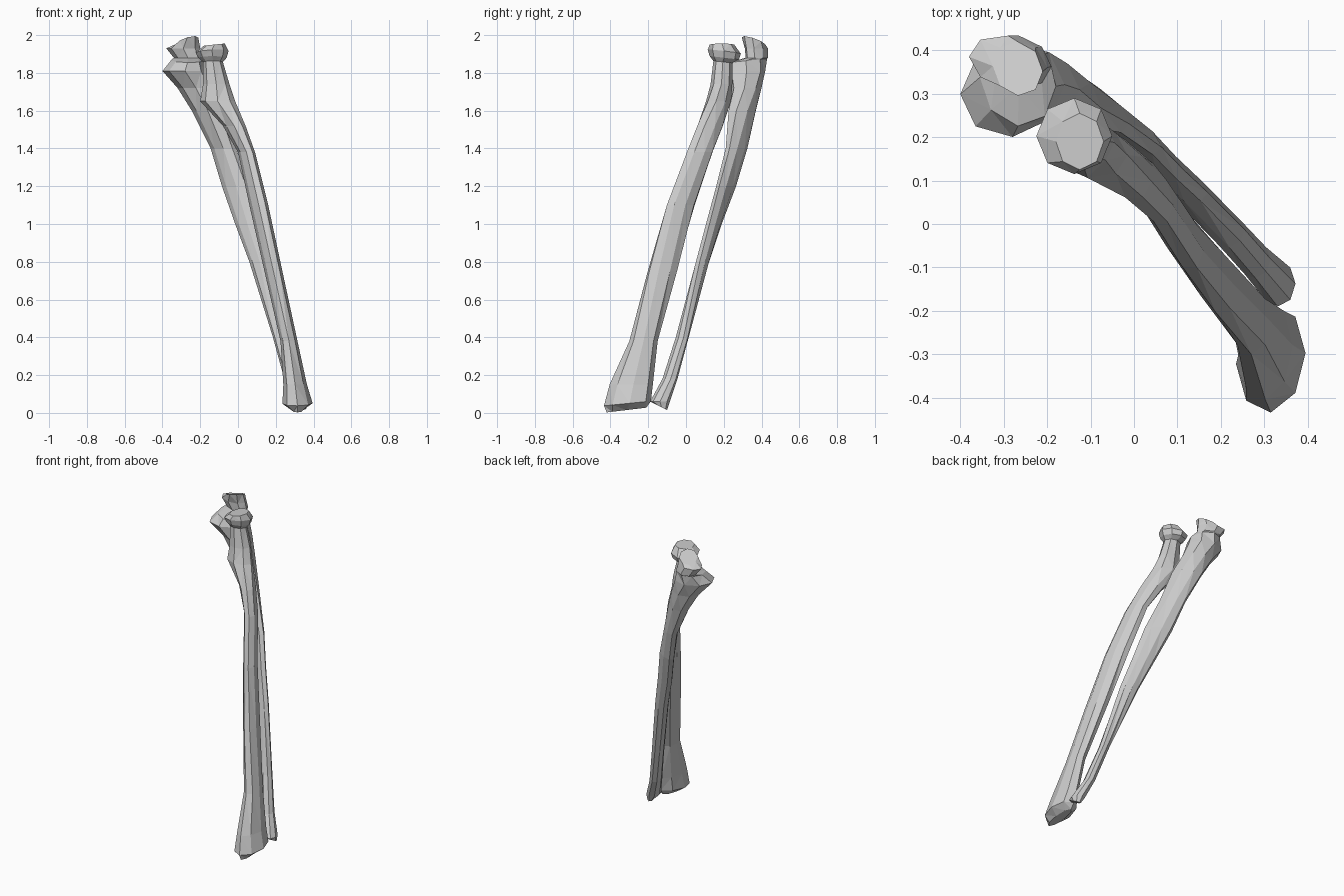
import bpy, bmesh
from math import acos, cos, tau

SIDES = 8


def loft_bone(name, rings):
    """Skin a bone through sections: (z, x0, x1, y0, y1, skew, [slope_x, slope_y])."""
    bm = bmesh.new()
    loops = []
    for z, x0, x1, y0, y1, skew, *slope in rings:
        sx, sy = slope or (0, 0)
        phase = acos(skew)  # 90 degrees = upright oval, more = leaning diagonal
        loop = []
        for i in range(SIDES):
            t = tau * i / SIDES
            dx = (x1 - x0) / 2 * cos(t)
            dy = (y1 - y0) / 2 * cos(t - phase)
            loop.append(bm.verts.new(((x0 + x1) / 2 + dx, (y0 + y1) / 2 + dy,
                                      z + sx * dx + sy * dy)))
        loops.append(loop)
    for a, b in zip(loops, loops[1:]):
        for i in range(SIDES):
            j = (i + 1) % SIDES
            bm.faces.new((a[i], a[j], b[j], b[i]))
    bm.faces.new(loops[0][::-1])
    bm.faces.new(loops[-1])
    bmesh.ops.triangulate(bm, faces=bm.faces[:])
    bmesh.ops.recalc_face_normals(bm, faces=bm.faces[:])
    mesh = bpy.data.meshes.new(name)
    bm.to_mesh(mesh)
    bm.free()
    obj = bpy.data.objects.new(name, mesh)
    bpy.context.collection.objects.link(obj)
    return obj


# Front bone: flared wrist end, slim shaft, bump, neck and tilted disc head
loft_bone("radius_bone", [
    (0.015, 0.285, 0.345, -0.42, -0.21, 0.0, 0, 0.12),
    (0.05, 0.235, 0.395, -0.435, -0.185, 0.1, 0, 0.1),
    (0.15, 0.24, 0.365, -0.405, -0.175, 0.1),
    (0.38, 0.225, 0.315, -0.30, -0.15, 0.0),
    (0.75, 0.14, 0.235, -0.205, -0.045, -0.25),
    (1.10, 0.06, 0.16, -0.105, 0.05, -0.45),
    (1.38, 0.00, 0.09, 0.00, 0.145, -0.4),
    (1.52, -0.08, 0.04, 0.055, 0.20, -0.4),
    (1.65, -0.20, -0.015, 0.105, 0.24, -0.2),
    (1.74, -0.185, -0.045, 0.13, 0.245, 0.0),
    (1.858, -0.185, -0.08, 0.145, 0.245, 0.0, 0, -0.1),
    (1.88, -0.21, -0.06, 0.125, 0.28, 0.0, 0, -0.12),
    (1.912, -0.225, -0.05, 0.115, 0.29, 0.0, 0.05, -0.12),
    (1.95, -0.18, -0.07, 0.125, 0.255, 0.0, 0.1, 0.0),
])

# Rear bone: thin wrist end, tapering shaft, front ledge, notch and elbow hook
loft_bone("ulna_bone", [
    (0.03, 0.32, 0.365, -0.16, -0.10, 0.0, 0, -0.5),
    (0.06, 0.29, 0.372, -0.19, -0.085, 0.0),
    (0.18, 0.245, 0.315, -0.125, -0.045, 0.1),
    (0.40, 0.185, 0.255, -0.055, 0.015, 0.2),
    (0.80, 0.06, 0.17, 0.05, 0.125, -0.4),
    (1.00, -0.015, 0.115, 0.105, 0.19, -0.55),
    (1.20, -0.085, 0.065, 0.16, 0.265, -0.7),
    (1.40, -0.145, -0.01, 0.21, 0.325, -0.65),
    (1.60, -0.245, -0.075, 0.22, 0.375, -0.4),
    (1.72, -0.32, -0.125, 0.235, 0.40, -0.1),
    (1.81, -0.40, -0.16, 0.20, 0.42, 0.1),
    (1.865, -0.355, -0.18, 0.225, 0.43, -0.1, 0, 0.1),
    (1.88, -0.34, -0.19, 0.315, 0.435, -0.2),
    (1.93, -0.38, -0.20, 0.31, 0.435, -0.2),
    (1.97, -0.325, -0.21, 0.295, 0.42, -0.1, 0.25, -0.3),
])
